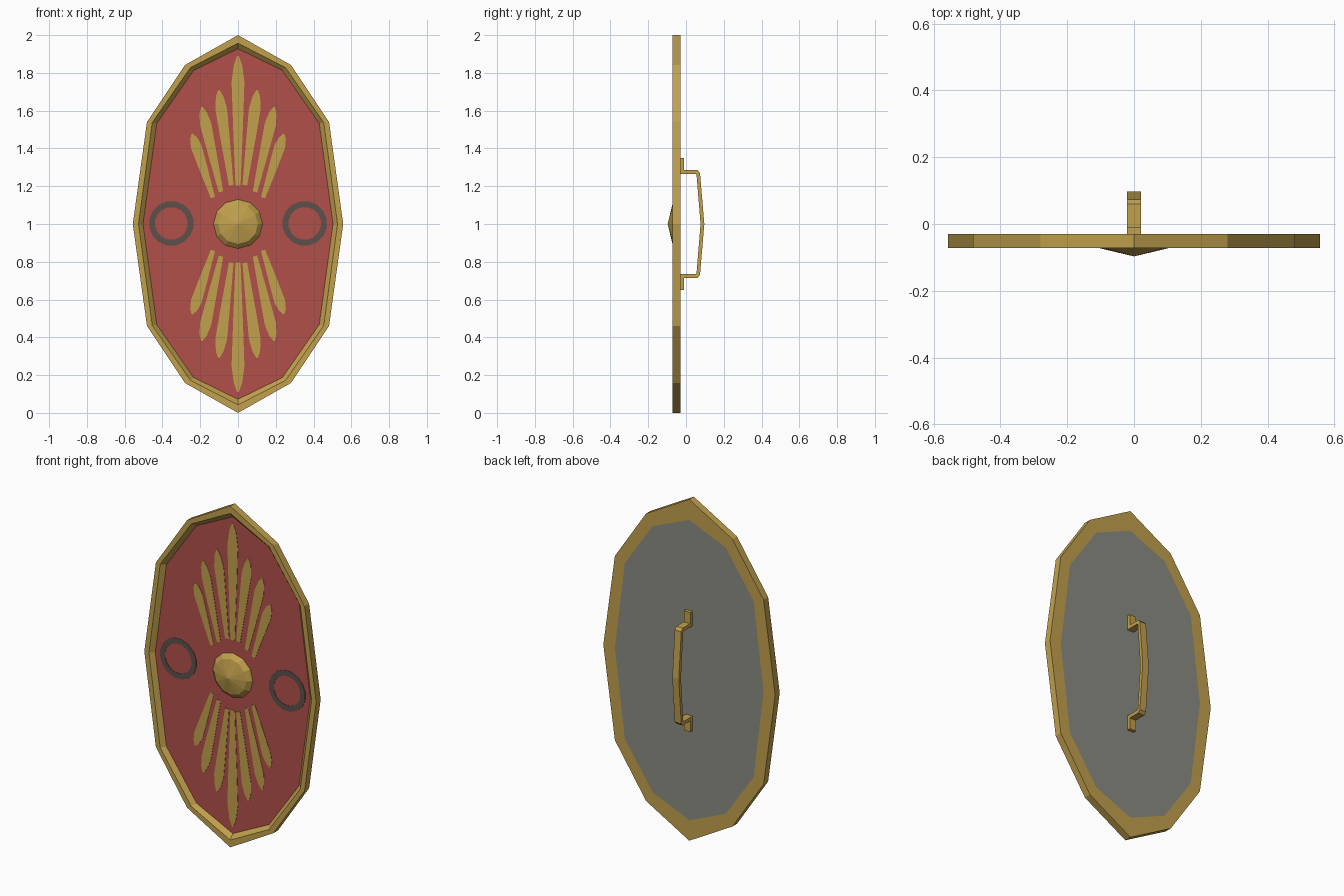
import bpy, bmesh, math
from mathutils import Vector

if "Cube" in bpy.data.objects:
    bpy.data.objects.remove(bpy.data.objects["Cube"])


def material(name, srgb):
    m = bpy.data.materials.new(name)
    lin = [(c / 255 / 12.92) if c < 11 else ((c / 255 + 0.055) / 1.055) ** 2.4 for c in srgb]
    m.diffuse_color = (*lin, 1)
    m.use_nodes = True
    m.node_tree.nodes["Principled BSDF"].inputs["Base Color"].default_value = m.diffuse_color
    return m


GOLD = material("gold", (194, 161, 77))
RED = material("red_paint", (177, 80, 73))
GREY = material("grey_backing", (140, 140, 133))
DARK = material("dark_ring_paint", (93, 80, 75))
PANEL_Y = -0.048     # recessed painted face
FRONT_Y, BACK_Y = -0.072, -0.03


def finish(name, bm, mats):
    bmesh.ops.recalc_face_normals(bm, faces=bm.faces)
    me = bpy.data.meshes.new(name)
    bm.to_mesh(me)
    bm.free()
    for m in mats:
        me.materials.append(m)
    ob = bpy.data.objects.new(name, me)
    bpy.context.collection.objects.link(ob)
    return ob


def bridge(bm, a, b, mat=0):
    n = len(a)
    for i in range(n):
        j = (i + 1) % n
        bm.faces.new((a[i], a[j], b[j], b[i])).material_index = mat


def mirror_quarter(q):
    """Quarter outline (side to top) -> full closed outline."""
    half = q + [(-x, z) for x, z in q[-2::-1]]
    return half + [(x, -z) for x, z in half[-2:0:-1]]


def plate(bm, outline, y0, y1):
    """Flat plate from an x-z outline."""
    a = [bm.verts.new((x, y0, z)) for x, z in outline]
    b = [bm.verts.new((x, y1, z)) for x, z in outline]
    bm.faces.new(a)
    bm.faces.new(b)
    bridge(bm, a, b)


# Board: gold rim with bevelled lip, red front, grey back
outer = [(0.557, 0), (0.482, 0.54), (0.28, 0.842), (0, 1)]
lip = [(0.527, 0), (0.454, 0.537), (0.252, 0.828), (0, 0.957)]
front = [(0.503, 0), (0.43, 0.533), (0.235, 0.813), (0, 0.928)]
back = [(0.482, 0), (0.418, 0.515), (0.237, 0.78), (0, 0.88)]
bm = bmesh.new()
rings = [[bm.verts.new((x, y, z + 1)) for x, z in mirror_quarter(q)]
         for q, y in ((back, BACK_Y), (outer, BACK_Y), (outer, FRONT_Y),
                      (lip, FRONT_Y), (front, PANEL_Y))]
for a, b in zip(rings, rings[1:]):
    bridge(bm, a, b)
bm.faces.new(rings[-1]).material_index = 1
bm.faces.new(rings[0]).material_index = 2
finish("shield_board", bm, [GOLD, RED, GREY])

# Boss: low twelve-sided dome
bm = bmesh.new()
rings = [[bm.verts.new((r * math.cos(k * math.tau / 12), y, 1 + r * math.sin(k * math.tau / 12)))
          for k in range(12)] for r, y in ((0.13, PANEL_Y), (0.105, FRONT_Y))]
bridge(bm, *rings)
bm.faces.new(rings[0])
tip = bm.verts.new((0, -0.097, 1))
for k in range(12):
    bm.faces.new((rings[1][k], rings[1][(k + 1) % 12], tip))
finish("boss", bm, [GOLD])

# Painted feathers fanning above and below the boss (base, tip, half width)
feathers = [((0, 0.205), (0, 0.89), 0.034),
            ((0.036, 0.205), (0.102, 0.71), 0.031),
            ((0.09, 0.17), (0.192, 0.62), 0.03),
            ((0.133, 0.14), (0.243, 0.477), 0.029)]
shape = [(0, 0.4), (0.5, 0.8), (0.8, 1.0), (0.93, 0.65), (1, 0.12)]
bm = bmesh.new()
for base, end, w in feathers:
    p, d = Vector(base), Vector(end) - Vector(base)
    side = Vector((d.y, -d.x)).normalized() * w
    pts = [p + d * t + side * s for t, s in shape] + [p + d * t - side * s for t, s in shape[::-1]]
    for sx in ((1, -1) if base[0] else (1,)):
        for sz in (1, -1):
            plate(bm, [(q.x * sx, 1 + q.y * sz) for q in pts], PANEL_Y + 0.001, PANEL_Y - 0.002)
finish("painted_feathers", bm, [GOLD])

# Painted rings left and right of the boss
bm = bmesh.new()
for cx in (-0.353, 0.353):
    loops = [[bm.verts.new((cx + r * math.cos((k + .5) * math.tau / 16), y,
                            1.003 + r * math.sin((k + .5) * math.tau / 16))) for k in range(16)]
             for r, y in ((0.119, PANEL_Y + 0.001), (0.119, PANEL_Y - 0.002),
                          (0.087, PANEL_Y - 0.002), (0.087, PANEL_Y + 0.001))]
    for i in range(4):
        bridge(bm, loops[i], loops[(i + 1) % 4])
finish("painted_rings", bm, [DARK])

# Handle: strap profile (y, z offset) swept across x, mirrored top to bottom
outside = [(-0.01, 0.35), (-0.01, 0.285), (0.06, 0.285), (0.074, 0.27), (0.097, 0)]
inside = [(BACK_Y, 0.35), (BACK_Y, 0.264), (0.054, 0.264), (0.056, 0.258), (0.077, 0)]
mirrored = lambda pts: pts + [(y, -z) for y, z in pts[-2::-1]]
bm = bmesh.new()
sections = [[bm.verts.new((x, y, 1 + z)) for x, (y, z) in
             ((-0.021, o), (0.021, o), (0.021, i), (-0.021, i))]
            for o, i in zip(mirrored(outside), mirrored(inside))]
for a, b in zip(sections, sections[1:]):
    bridge(bm, a, b)
bm.faces.new(sections[0])
bm.faces.new(sections[-1])
finish("handle", bm, [GOLD])
